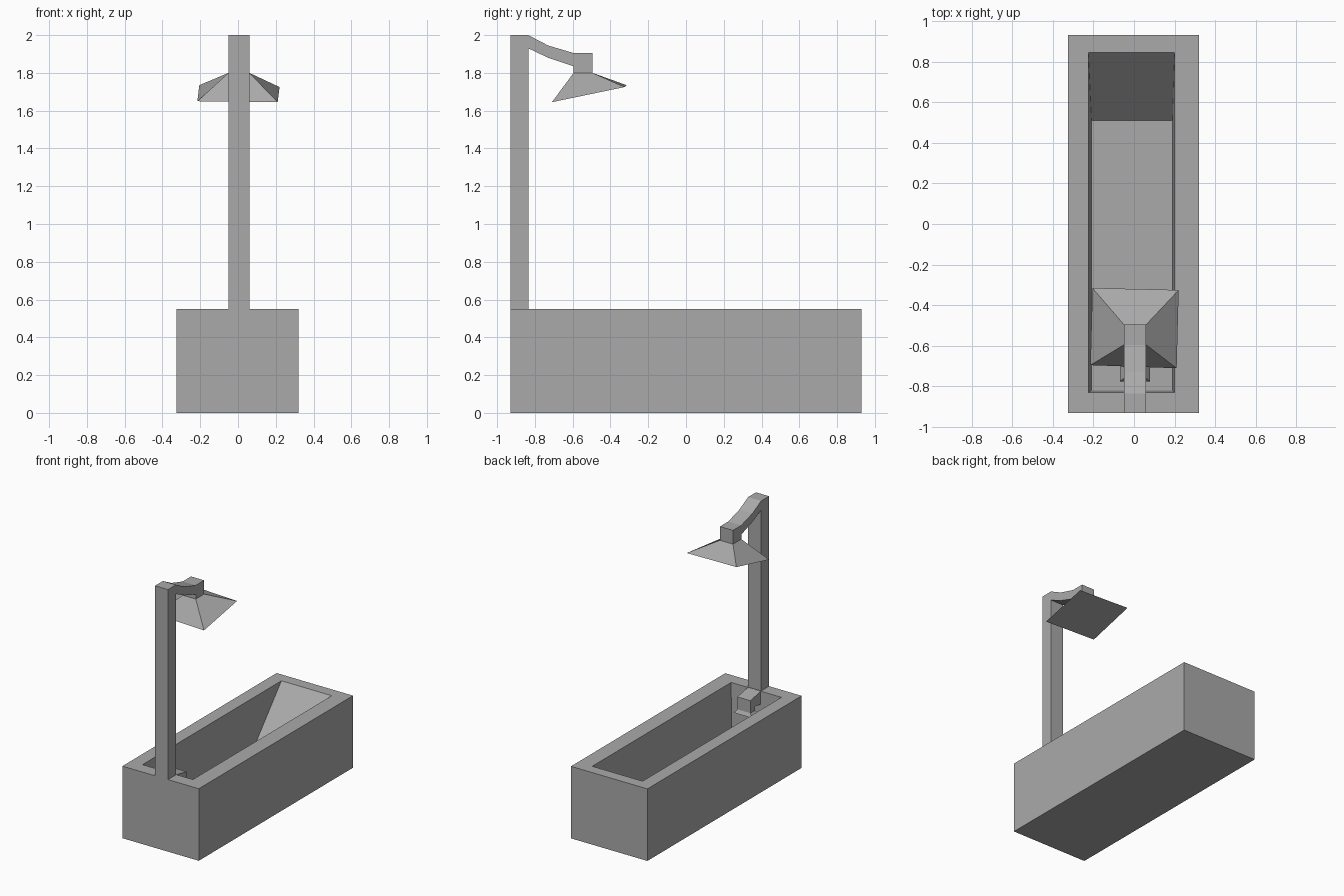
import bpy
import bmesh

cube = bpy.data.objects.get("Cube")
if cube:
    bpy.data.objects.remove(cube, do_unlink=True)

grey = bpy.data.materials.new("plain grey")
grey.use_nodes = True
grey.diffuse_color = (0.4, 0.4, 0.4, 1)
bsdf = next(n for n in grey.node_tree.nodes if n.type == "BSDF_PRINCIPLED")
bsdf.inputs["Base Color"].default_value = grey.diffuse_color

PIPE = (-0.05, 0.06)  # left and right sides of all the pipework


def rect(x0, x1, y0, y1, z):
    return [(x0, y0, z), (x1, y0, z), (x1, y1, z), (x0, y1, z)]


def loft(name, rings):
    """Join successive rings of points with flat faces and cap both ends."""
    bm = bmesh.new()
    loops = [[bm.verts.new(p) for p in ring] for ring in rings]
    for a, b in zip(loops, loops[1:]):
        for i in range(len(a)):
            j = (i + 1) % len(a)
            bm.faces.new((a[i], a[j], b[j], b[i]))
    bm.faces.new(loops[0][::-1])
    bm.faces.new(loops[-1])
    bmesh.ops.recalc_face_normals(bm, faces=bm.faces)
    mesh = bpy.data.meshes.new(name)
    bm.to_mesh(mesh)
    bm.free()
    mesh.materials.append(grey)
    obj = bpy.data.objects.new(name, mesh)
    bpy.context.collection.objects.link(obj)
    return obj


def side_profile(name, profile):
    """Extrude a (y, z) outline across the pipe width."""
    return loft(name, [[(x, y, z) for y, z in profile] for x in PIPE])


# Tub: outer box, flat rim, and a basin with a sloping backrest
loft("tub", [
    rect(-0.325, 0.32, -0.93, 0.93, 0),
    rect(-0.325, 0.32, -0.93, 0.93, 0.55),
    rect(-0.225, 0.2, -0.83, 0.845, 0.55),
    rect(-0.21, 0.19, -0.82, 0.51, 0.2),
])

# Upright pipe with a bent arm and a square neck
side_profile("shower_pipe", [
    (-0.93, 0.55), (-0.93, 2.0), (-0.835, 2.0), (-0.73, 1.945),
    (-0.595, 1.905), (-0.495, 1.905), (-0.495, 1.8), (-0.595, 1.8),
    (-0.595, 1.835), (-0.73, 1.88), (-0.835, 1.93), (-0.835, 0.55),
])

# Tilted, flared shower head
loft("shower_head", [
    rect(*PIPE, -0.595, -0.495, 1.8),
    [(-0.215, -0.695, 1.65), (0.21, -0.71, 1.645),
     (0.22, -0.325, 1.725), (-0.205, -0.315, 1.735)],
])

# Tap spout on the inner wall, with a small flared nozzle
side_profile("tap_spout", [
    (-0.835, 0.55), (-0.705, 0.525), (-0.705, 0.43),
    (-0.76, 0.43), (-0.76, 0.46), (-0.835, 0.45),
])
loft("tap_nozzle", [
    rect(*PIPE, -0.76, -0.705, 0.43),
    rect(-0.07, 0.08, -0.775, -0.69, 0.405),
])
